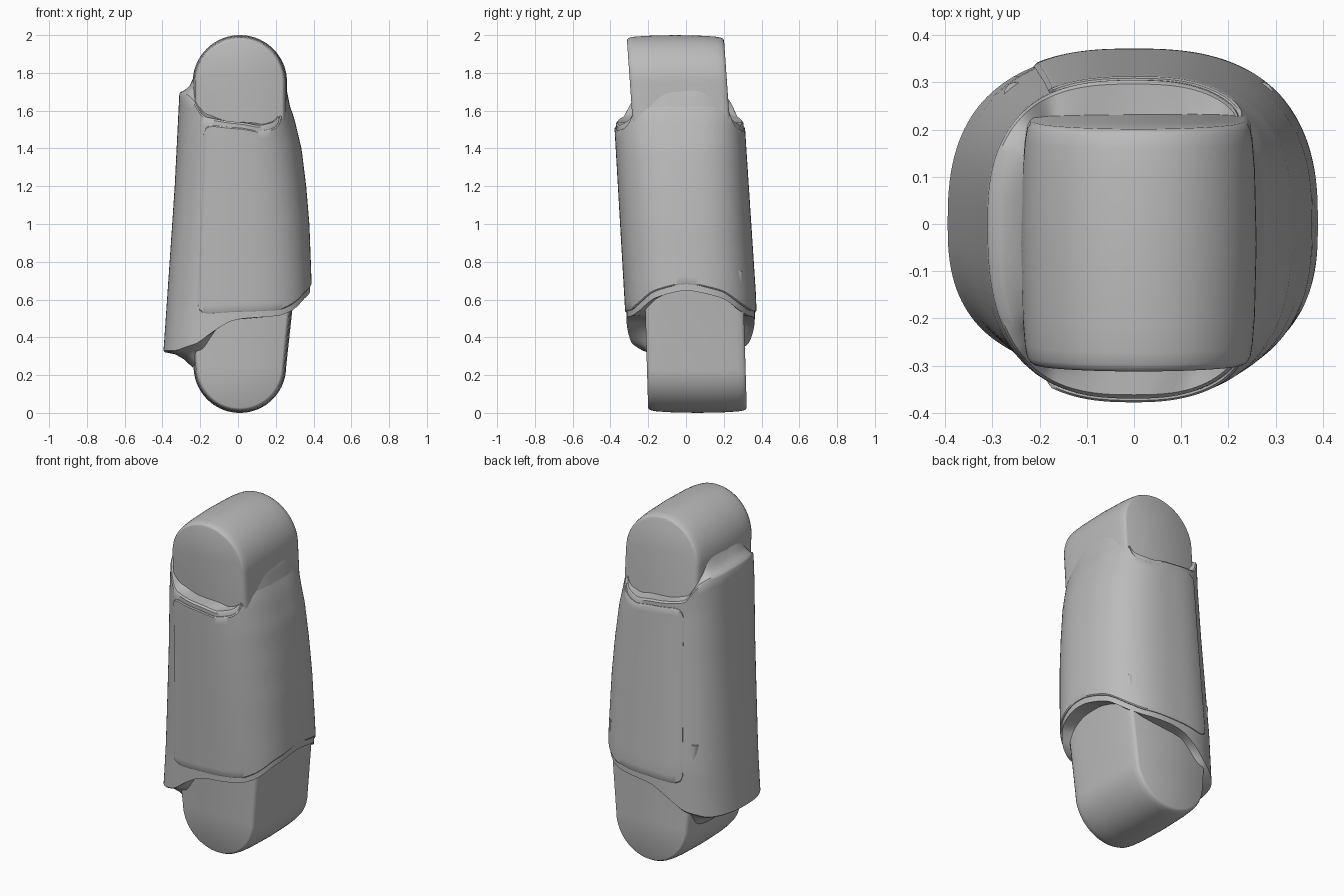
import bpy
import math
from math import sin, cos, radians, copysign

cube = bpy.data.objects.get("Cube")
if cube:
    bpy.data.objects.remove(cube)

grey = bpy.data.materials.new("plain grey")
grey.use_nodes = True
colour = (0.5, 0.5, 0.5, 1)
grey.diffuse_color = colour
grey.node_tree.nodes["Principled BSDF"].inputs["Base Color"].default_value = colour


def interp(table, v):
    """Piecewise linear lookup in a list of (key, value) pairs."""
    if v <= table[0][0]:
        return table[0][1]
    for (a, p), (b, q) in zip(table, table[1:]):
        if v <= b:
            return p + (q - p) * (v - a) / (b - a)
    return table[-1][1]


def soft(table, t):
    """Lookup by angle from the +x side, averaged to round the kinks."""
    return sum(interp(table, abs(t + d)if abs(t + d) <= 180 else 360 - abs(t + d))
               for d in range(-4, 5)) / 9


def make_grid(name, rows, closed, caps=False):
    """Skin a list of equal rows of points into one smooth object."""
    n = len(rows[0])
    verts = [p for row in rows for p in row]
    faces = []
    for i in range(len(rows) - 1):
        for j in range(n if closed else n - 1):
            k = (j + 1) % n
            faces.append((i * n + j, i * n + k, (i + 1) * n + k, (i + 1) * n + j))
    if caps:
        faces.append(tuple(reversed(range(n))))
        faces.append(tuple(range((len(rows) - 1) * n, len(rows) * n)))
    mesh = bpy.data.meshes.new(name)
    mesh.from_pydata(verts, [], faces)
    mesh.materials.append(grey)
    obj = bpy.data.objects.new(name, mesh)
    bpy.context.collection.objects.link(obj)
    bpy.ops.object.select_all(action='DESELECT')
    obj.select_set(True)
    bpy.context.view_layer.objects.active = obj
    bpy.ops.object.mode_set(mode='EDIT')
    bpy.ops.mesh.select_all(action='SELECT')
    bpy.ops.mesh.normals_make_consistent(inside=False)
    bpy.ops.object.mode_set(mode='OBJECT')
    bpy.ops.object.shade_smooth_by_angle(angle=radians(35))
    return obj


def power(v, e):
    return copysign(abs(v) ** e, v)


# Shell outline by height, and edge heights by angle
RIGHT = [(0.68, 0.382), (1, 0.37), (1.2, 0.353), (1.4, 0.328), (1.6, 0.28), (1.72, 0.256)]
LEFT = [(0.32, 0.395), (0.8, 0.362), (1.2, 0.335), (1.7, 0.31)]
FRONT = [(0.55, 0.315), (1.5, 0.37)]
BACK = [(0.6, 0.364), (1.5, 0.305)]
HEM = [(0, 0.65), (27, 0.605), (45, 0.545), (60, 0.515), (90, 0.5),
       (100, 0.45), (117, 0.365), (140, 0.325), (180, 0.32)]
BRIM = [(0, 1.72), (34, 1.72), (46, 1.57), (55, 1.54), (75, 1.52), (90, 1.54),
        (110, 1.56), (120, 1.57), (135, 1.66), (150, 1.69), (180, 1.7)]
PANEL_LOW = [(0, 0.685), (27, 0.64), (45, 0.58), (60, 0.545), (90, 0.535), (118, 0.52)]
PANEL_HIGH = [(0, 1.7), (34, 1.7), (46, 1.55), (55, 1.51), (75, 1.49), (90, 1.51), (118, 1.53)]


def shell_point(t, z, off=0.0):
    c, s = cos(radians(t)), sin(radians(t))
    rx = interp(RIGHT if c > 0 else LEFT, z) + off
    ry = interp(BACK if s > 0 else FRONT, z) + off
    return (rx * power(c, 0.77), ry * power(s, 0.77), z)


def core_point(t, z, half, front, back):
    """Boxy section of the inner core, where the shell closes on it."""
    c, s = cos(radians(t)), sin(radians(t))
    return (half * power(c, 0.4), (back if s > 0 else front) * power(s, 0.4), z)


def mix(p, q, s, z):
    return (p[0] + (q[0] - p[0]) * s, p[1] + (q[1] - p[1]) * s, z)


# Outer shell, with its hem and brim turned in towards the core
angles = [-180 + 2.5 * i for i in range(144)]
rows = []
for s, drop in ((1, 1), (0.7, 0.45), (0.4, 0.12), (0.07, 0), (0, -0.1)):
    row = []
    for t in angles:
        z = soft(HEM, t)
        left = max(0, -cos(radians(t)))
        row.append(mix(shell_point(t, z), core_point(t, z, 0.24, 0.2, 0.3),
                       s, z - 0.08 * left * drop))
    rows.append(row)
STEPS = 28
for i in range(1, STEPS + 1):
    rows.append([shell_point(t, soft(HEM, t) + (soft(BRIM, t) - 0.01 - soft(HEM, t)) * i / STEPS)
                 for t in angles])
for s, lift in ((0.08, 0), (0.35, 0.1), (0.7, 0.4), (1, 1)):
    row = []
    for t in angles:
        z = soft(BRIM, t)
        c = cos(radians(t))
        rise = 0.09 * max(0, -c) + (0.03 * c if c > 0 else 0)
        row.append(mix(shell_point(t, z), core_point(t, z, 0.23, 0.27, 0.2), s, z + rise * lift))
    rows.append(row)
make_grid("outer_shell", rows, True)

# Raised plate wrapping the front, the left side and the back
END, RADIUS = 118, 12


def panel_column(t, off):
    low, high = soft(PANEL_LOW, t), soft(PANEL_HIGH, t)
    into = max(0, abs(t) - (END - RADIUS)) / RADIUS
    trim = 0.05 * (1 - math.sqrt(max(0, 1 - into * into)))
    low, high = low + trim, high - trim

    def place(z, o):
        fade = min(1, max(0, (1.67 - z) / 0.1))
        return shell_point(t, z, o * fade - 0.008 * (1 - fade))
    column = [place(low, -0.008), place(low, off * 0.5)]
    column += [place(low + 0.006 + (high - low - 0.012) * i / STEPS, off) for i in range(STEPS + 1)]
    return column + [place(high, off * 0.5), place(high, -0.008)]


sweep = [-END + 2 * END * i / 118 for i in range(119)]
columns = [panel_column(-END, -0.008), panel_column(-END, 0.004)]
columns += [panel_column(t, 0.008) for t in sweep[1:-1]]
columns += [panel_column(END, 0.004), panel_column(END, -0.008)]
make_grid("wrapped_panel", columns, False)


# Rounded joint ends of the core, crowned from front to back
def make_joint(name, centre_z, radius, inner_z, inner_half, front, back, lean):
    up = 1 if centre_z > 1 else -1
    crown = [(0, 0.89), (0.008, 0.92), (0.03, 0.947), (0.08, 0.965), (0.2, 0.985), (0.5, 1)]
    crown += [(1 - u, k) for u, k in reversed(crown[:-1])]
    sections = []
    for u, k in crown:
        outline = [(inner_half * k, inner_z)]
        outline += [(radius * k * cos(radians(a)), centre_z + up * radius * k * sin(radians(a)))
                    for a in range(0, 181, 5)]
        outline.append((-inner_half * k, inner_z))
        sections.append([(x + 0.01, front + (back - front) * u + lean * (z - centre_z), z)
                         for x, z in outline])
    return make_grid(name, sections, True, caps=True)


make_joint("upper_joint", 1.75, 0.25, 1.3, 0.25, -0.297, 0.217, -0.07)
make_joint("lower_joint", 0.245, 0.245, 0.75, 0.3, -0.207, 0.315, -0.03)
